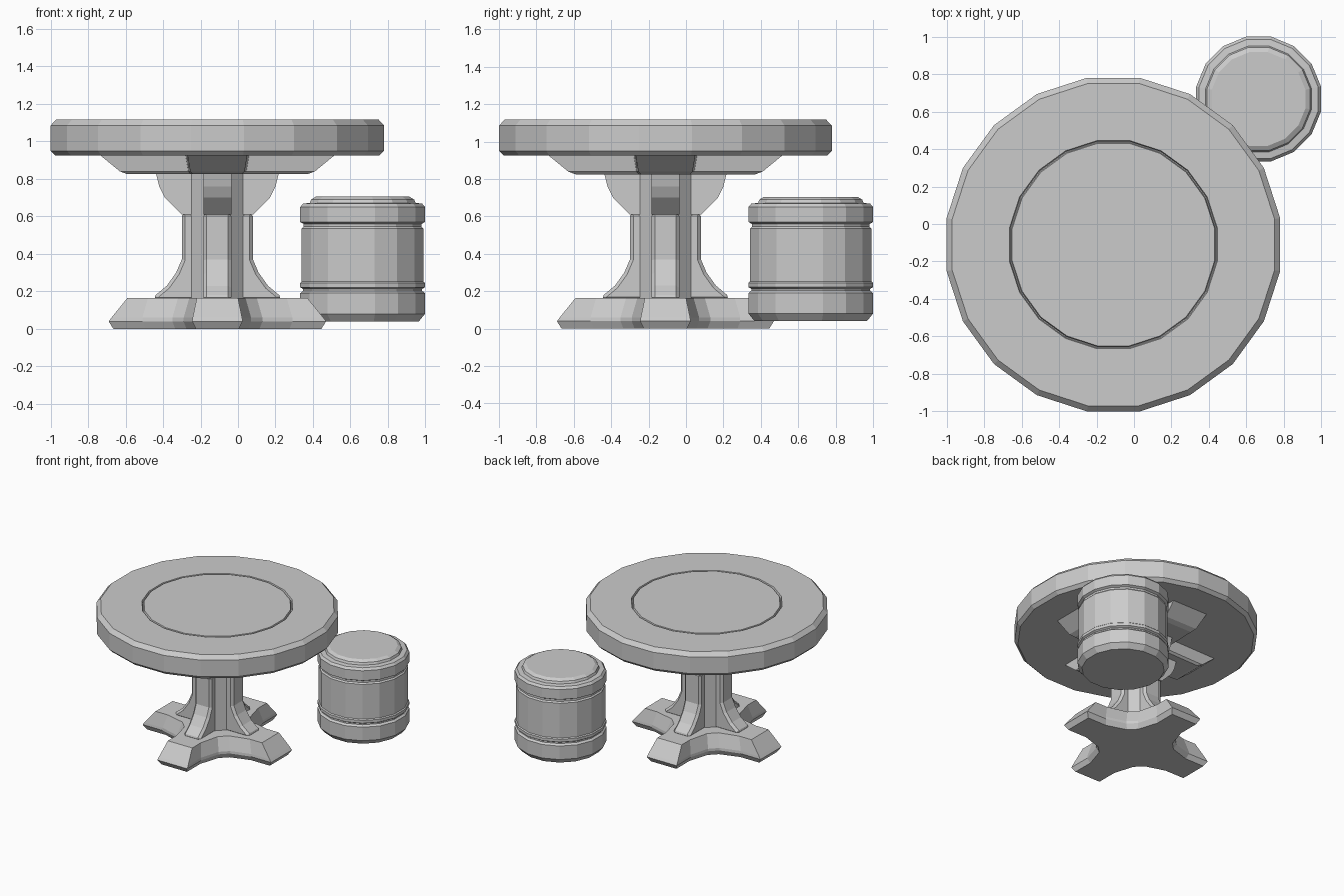
import bpy, bmesh, math
from mathutils import Matrix, Vector

if "Cube" in bpy.data.objects:
    bpy.data.objects.remove(bpy.data.objects["Cube"])

TABLE = (-0.11, -0.11)
STOOL = (0.665, 0.667)


def finish(bm, name, at):
    bmesh.ops.recalc_face_normals(bm, faces=bm.faces)
    mesh = bpy.data.meshes.new(name)
    bm.to_mesh(mesh)
    bm.free()
    obj = bpy.data.objects.new(name, mesh)
    obj.location = (at[0], at[1], 0)
    bpy.context.collection.objects.link(obj)
    return obj


def loft(name, sections, at):
    """Bridge matching (outline, z) sections and cap both ends."""
    bm = bmesh.new()
    rings = [[bm.verts.new((x, y, z)) for x, y in pts] for pts, z in sections]
    n = len(rings[0])
    for a, b in zip(rings, rings[1:]):
        for i in range(n):
            j = (i + 1) % n
            bm.faces.new((a[i], a[j], b[j], b[i]))
    bm.faces.new(rings[0][::-1])
    bm.faces.new(rings[-1])
    return finish(bm, name, at)


def circle(apothem, sides):
    """Regular polygon with flats facing the axes."""
    r = apothem / math.cos(math.pi / sides)
    return [(r * math.cos((i + 0.5) * math.tau / sides),
             r * math.sin((i + 0.5) * math.tau / sides)) for i in range(sides)]


def turned(name, profile, sides, at):
    return loft(name, [(circle(r, sides), z) for r, z in profile], at)


def cross(reach, half, notch):
    """Four-armed outline; notch = points between one arm and the next."""
    arm = [(reach, -half), (reach, half)] + notch
    pts = []
    for _ in range(4):
        pts += arm
        arm = [(-y, x) for x, y in arm]
    return pts


def fins(name, profile, half, bevel, at):
    """Four radial plates cut from an (r, z) profile."""
    bm = bmesh.new()
    for k in range(4):
        rot = Matrix.Rotation(k * math.pi / 2, 3, 'Z')
        sides = [[bm.verts.new(rot @ Vector((r, s * half, z))) for r, z in profile]
                 for s in (-1, 1)]
        a, b = sides
        bm.faces.new(a)
        bm.faces.new(b[::-1])
        for i in range(len(a)):
            j = (i + 1) % len(a)
            bm.faces.new((a[j], a[i], b[i], b[j]))
    obj = finish(bm, name, at)
    if bevel:
        mod = obj.modifiers.new("edge_bevel", 'BEVEL')
        mod.width = bevel
        mod.segments = 1
        mod.limit_method = 'ANGLE'
        mod.angle_limit = math.radians(60)
    return obj


# Round tabletop with an inlaid groove
turned("tabletop", [(0.865, 0.925), (0.89, 0.95), (0.89, 1.085), (0.86, 1.117),
                    (0.555, 1.117), (0.55, 1.10), (0.545, 1.10), (0.54, 1.117)], 20, TABLE)


# Crossed beams under the top
def beam(reach, half):
    return cross(reach, half, [(half + 0.01, half + 0.01)])


loft("top_beams", [(beam(0.48, 0.13), 0.825), (beam(0.52, 0.145), 0.84),
                   (beam(0.63, 0.16), 0.93)], TABLE)

# Central post
turned("post", [(0.15, 0.10), (0.15, 0.90)], 8, TABLE)

# Brackets beneath the beams and flared fins up the post
fins("upper_brackets", [(0.05, 0.61), (0.19, 0.61), (0.28, 0.70), (0.31, 0.76),
                        (0.33, 0.84), (0.05, 0.84)], 0.075, 0, TABLE)
fins("lower_fins", [(0.05, 0.15), (0.34, 0.15), (0.33, 0.18), (0.27, 0.23),
                    (0.22, 0.30), (0.19, 0.37), (0.19, 0.62), (0.05, 0.62)],
     0.075, 0.018, TABLE)


# Four-footed base with scooped notches between the feet
def foot(reach, half, inset):
    b, m, c = 0.40 - inset, 0.24 - inset, 0.18 - inset
    return cross(reach, half, [(b, half), (m, c), (c, m), (half, b)])


loft("base_feet", [(foot(0.555, 0.115, 0.015), 0.0), (foot(0.58, 0.135, 0.0), 0.04),
                   (foot(0.565, 0.132, 0.0), 0.06), (foot(0.48, 0.11, 0.03), 0.165)], TABLE)

# Barrel-shaped stool with two grooves
turned("stool_body", [(0.30, 0.04), (0.333, 0.08), (0.333, 0.19), (0.318, 0.203),
                      (0.318, 0.213), (0.333, 0.222), (0.333, 0.245), (0.325, 0.252),
                      (0.325, 0.535), (0.315, 0.545), (0.315, 0.56), (0.333, 0.57),
                      (0.333, 0.65), (0.318, 0.668), (0.285, 0.672)], 16, STOOL)

# Raised seat pad
turned("stool_seat", [(0.285, 0.665), (0.275, 0.69), (0.25, 0.705)], 16, STOOL)
